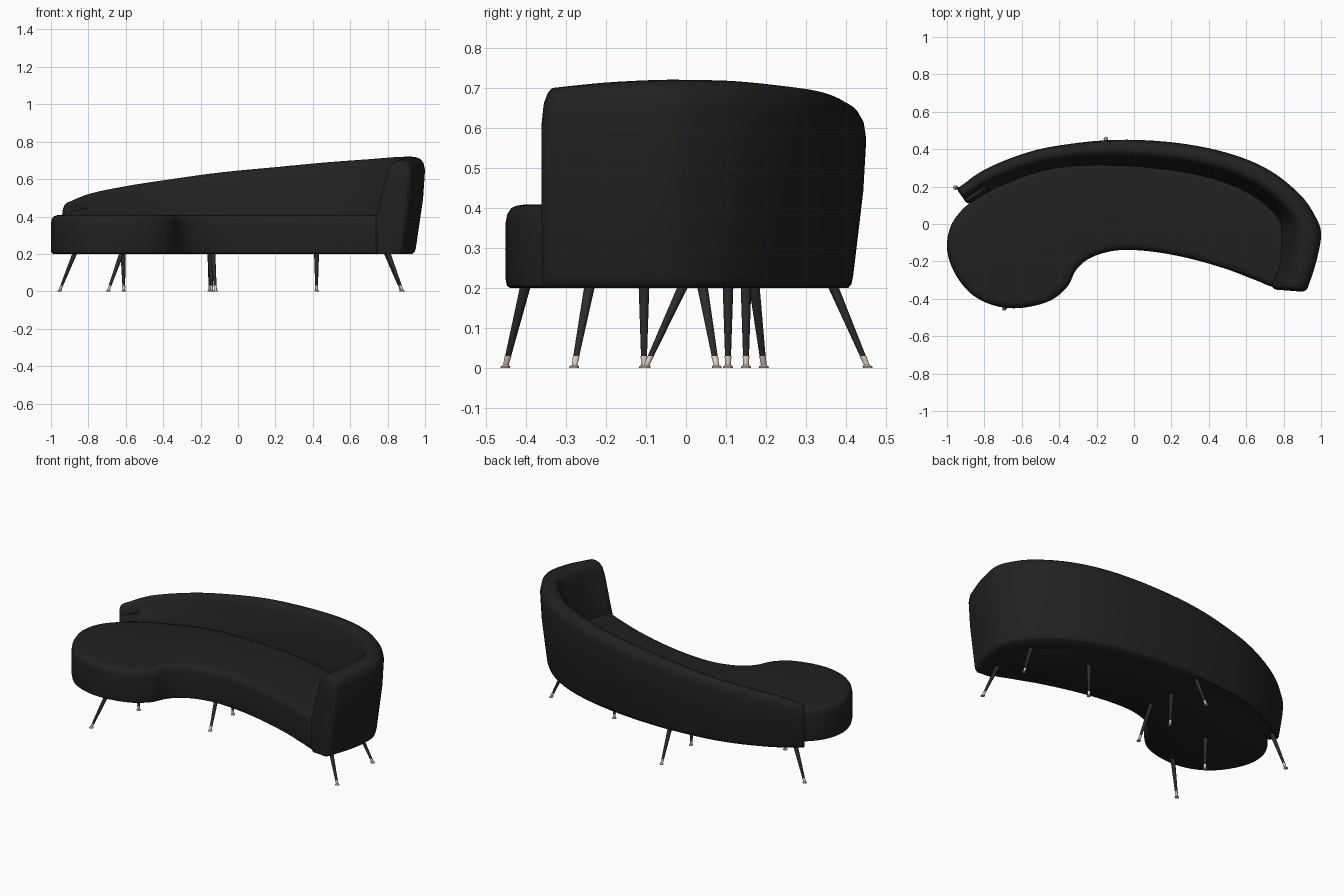
import bpy, bmesh, math
from mathutils import Vector

if "Cube" in bpy.data.objects:
    bpy.data.objects.remove(bpy.data.objects["Cube"])


def material(name, rgb):
    m = bpy.data.materials.new(name)
    m.diffuse_color = (*rgb, 1)
    m.use_nodes = True
    m.node_tree.nodes["Principled BSDF"].inputs["Base Color"].default_value = m.diffuse_color
    return m


fabric = material("black fabric", (0.015, 0.015, 0.016))
leg_black = material("black metal", (0.025, 0.025, 0.028))
brass = material("pale brass", (0.75, 0.62, 0.53))


def spline(pts, closed, n):
    """Catmull-Rom resampling of points of any dimension."""
    pts = [Vector(p) for p in pts]
    k, out = len(pts), []
    get = (lambda i: pts[i % k]) if closed else (
        lambda i: pts[0] * 2 - pts[1] if i < 0 else pts[-1] * 2 - pts[-2] if i >= k else pts[i])
    for i in range(k if closed else k - 1):
        a, b, c, d = (get(i + j) for j in (-1, 0, 1, 2))
        for s in range(n):
            t = s / n
            out.append(0.5 * (2 * b + (c - a) * t + (2 * a - 5 * b + 4 * c - d) * t * t
                              + (3 * b - a - 3 * c + d) * t ** 3))
    return out if closed else out + [pts[-1]]


def loft(name, rings, mat, angle=40):
    """Skin closed rings of equal length and cap both ends."""
    bm = bmesh.new()
    vs = [[bm.verts.new(p) for p in r] for r in rings]
    n = len(rings[0])
    for a, b in zip(vs, vs[1:]):
        for i in range(n):
            j = (i + 1) % n
            bm.faces.new((a[i], a[j], b[j], b[i]))
    bm.faces.new(vs[0][::-1])
    bm.faces.new(vs[-1])
    bmesh.ops.recalc_face_normals(bm, faces=bm.faces)
    me = bpy.data.meshes.new(name)
    bm.to_mesh(me)
    bm.free()
    ob = bpy.data.objects.new(name, me)
    bpy.context.collection.objects.link(ob)
    me.materials.append(mat)
    bpy.ops.object.select_all(action='DESELECT')
    ob.select_set(True)
    bpy.context.view_layer.objects.active = ob
    bpy.ops.object.shade_smooth_by_angle(angle=math.radians(angle))
    return ob


# Seat: kidney-shaped cushion, outline counterclockwise
outline = spline([(-1, -.1), (-.97, -.24), (-.88, -.365), (-.76, -.432), (-.62, -.45), (-.46, -.415),
                  (-.36, -.34), (-.305, -.24), (-.22, -.175), (-.08, -.14), (.1, -.148), (.3, -.185),
                  (.5, -.243), (.65, -.3), (.76, -.335), (.81, -.25), (.81, -.05), (.73, .1), (.5, .23),
                  (.2, .31), (-.1, .335), (-.37, .325), (-.58, .27), (-.8, .17), (-.95, .04)], True, 6)


def inset(loop, d, z):
    n, res = len(loop), []
    for i, p in enumerate(loop):
        t = (loop[(i + 1) % n] - loop[i - 1]).normalized()
        res.append((p.x - t.y * d, p.y + t.x * d, z))
    return res


loft("seat", [inset(outline, d, z) for d, z in
              [(.012, .2), (.003, .205), (0, .22), (0, .365), (.004, .385), (.014, .4),
               (.028, .406), (.05, .409)]], fabric)

# Backrest with arm: outer x, y, inner x, y at seat level, top height
stations = [(-.93, .2, -.87, .115, .475), (-.8, .29, -.75, .185, .525), (-.6, .373, -.555, .262, .565),
            (-.4, .42, -.37, .303, .595), (-.1, .45, -.1, .31, .635), (.22, .435, .2, .285, .665),
            (.5, .38, .44, .235, .69), (.72, .29, .62, .16, .705), (.89, .155, .74, .065, .717),
            (.975, .03, .785, .0, .72), (1, -.06, .785, -.1, .72), (.975, -.2, .775, -.22, .713),
            (.93, -.34, .735, -.325, .7)]


def section(s, scale=1, shift=Vector((0, 0, 0))):
    """Leaning upholstered wall: (across, height) with 0 inside, 1 outside."""
    O, I, h = Vector((s[0], s[1], 0)), Vector((s[2], s[3], 0)), s[4]
    prof = [(.06, .2), (0, .215), (0, .39), (.17, .4 + (h - .4) * .4), (.33, h - .06), (.40, h - .025),
            (.50, h - .006), (.62, h), (.76, h - .002), (.88, h - .012), (.96, h - .032), (1, h - .07),
            (.95, h * .6 + .06), (.77, .23), (.74, .21), (.68, .2)]
    out = []
    for u, z in prof:
        u = .5 + (u - .5) * scale
        z = .2 + (z - .2) * (.5 + .5 * scale)
        out.append(I.lerp(O, u) + shift + Vector((0, 0, z)))
    return out


path = spline(stations, False, 5)
steps = [(.7, .024), (.86, .019), (.96, .009)]
left, right = Vector((-.8, -.5, 0)), Vector((-.15, -1, 0))
rings = [section(path[0], k, left * d) for k, d in steps]
rings += [section(p) for p in path]
rings += [section(path[-1], k, right * d) for k, d in reversed(steps)]
loft("backrest_and_arm", rings, fabric, 50)

# Legs: top x, y then foot x, y
legs = [(-.87, .17, -.955, .195), (-.15, .365, -.15, .455), (-.62, -.4, -.695, -.452),
        (.8, -.24, .88, -.28), (.79, .04, .875, .077), (-.135, -.005, -.12, -.102),
        (.42, .105, .42, .105), (-.15, .15, -.14, .15), (-.615, -.105, -.61, -.105)]


def tube(name, top, foot, levels, mat):
    rings = []
    for z, r in levels:
        c = foot.lerp(top, z / .21)
        rings.append([(c.x + r * math.cos(a), c.y + r * math.sin(a), z)
                      for a in (math.tau * i / 16 for i in range(16))])
    loft(name, rings, mat, 35)


for i, (tx, ty, fx, fy) in enumerate(legs, 1):
    top, foot = Vector((tx, ty)), Vector((fx, fy))
    tube(f"leg_{i}", top, foot, [(.21, .0135), (.03, .0075)], leg_black)
    tube(f"leg_tip_{i}", top, foot, [(.03, .0085), (.008, .007), (.004, .012), (0, .012)], brass)
